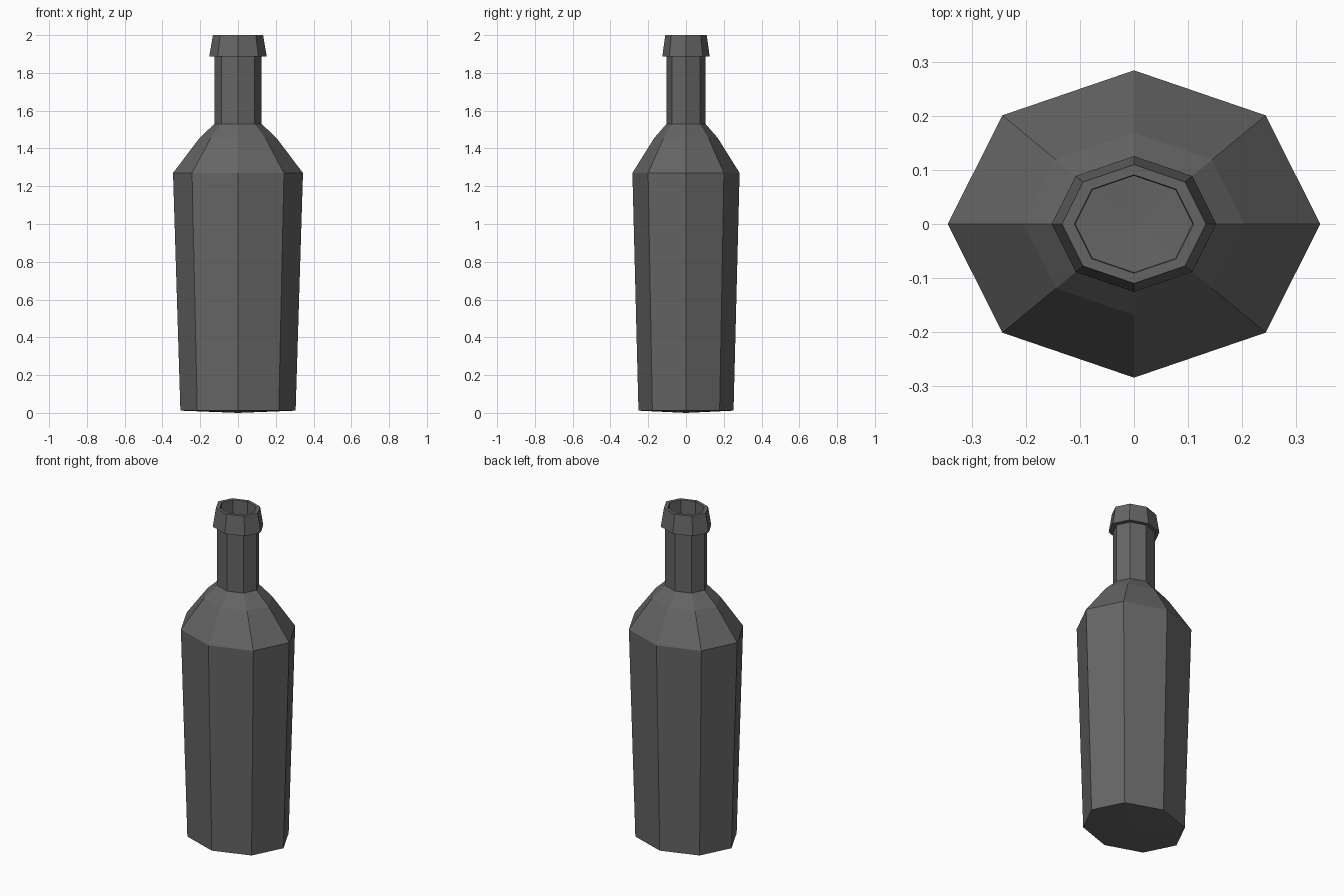
import bpy, bmesh
from math import cos, sin, pi

if "Cube" in bpy.data.objects:
    bpy.data.objects.remove(bpy.data.objects["Cube"], do_unlink=True)

SIDES = 8
DEPTH = 0.825  # the bottle is oval: depth relative to width

glass = bpy.data.materials.new("dark_grey")
glass.use_nodes = True
colour = (0.13, 0.13, 0.13, 1)
glass.diffuse_color = colour
glass.node_tree.nodes["Principled BSDF"].inputs["Base Color"].default_value = colour


def oval_lathe(name, profile, closed=False):
    """Turn (radius, height) points into a faceted oval solid; radius 0 makes a pole."""
    bm = bmesh.new()
    rings = []
    for r, z in profile:
        if r == 0:
            rings.append([bm.verts.new((0, 0, z))] * SIDES)
        else:
            angles = [2 * pi * i / SIDES for i in range(SIDES)]
            rings.append([bm.verts.new((r * cos(a), DEPTH * r * sin(a), z)) for a in angles])
    pairs = list(zip(rings, rings[1:]))
    if closed:
        pairs.append((rings[-1], rings[0]))
    for low, high in pairs:
        for i in range(SIDES):
            j = (i + 1) % SIDES
            corners = dict.fromkeys((low[i], low[j], high[j], high[i]))
            bm.faces.new(list(corners))
    bmesh.ops.recalc_face_normals(bm, faces=bm.faces)
    mesh = bpy.data.meshes.new(name)
    bm.to_mesh(mesh)
    bm.free()
    mesh.materials.append(glass)
    obj = bpy.data.objects.new(name, mesh)
    bpy.context.collection.objects.link(obj)
    return obj


# Body, shoulder and neck, up the outside and back down the hollow inside
outside = [(0, 0), (0.305, 0.012), (0.344, 1.27), (0.204, 1.455), (0.125, 1.53), (0.125, 1.89)]
inside = [(0.108, 1.89), (0.108, 1.53), (0.19, 1.45), (0.325, 1.26), (0.29, 0.03), (0, 0.02)]
oval_lathe("bottle_body", outside + inside)

# Flared lip around the mouth
lip = [(0.108, 1.887), (0.152, 1.887), (0.133, 2.0), (0.11, 2.0)]
oval_lathe("bottle_lip", lip, closed=True)
